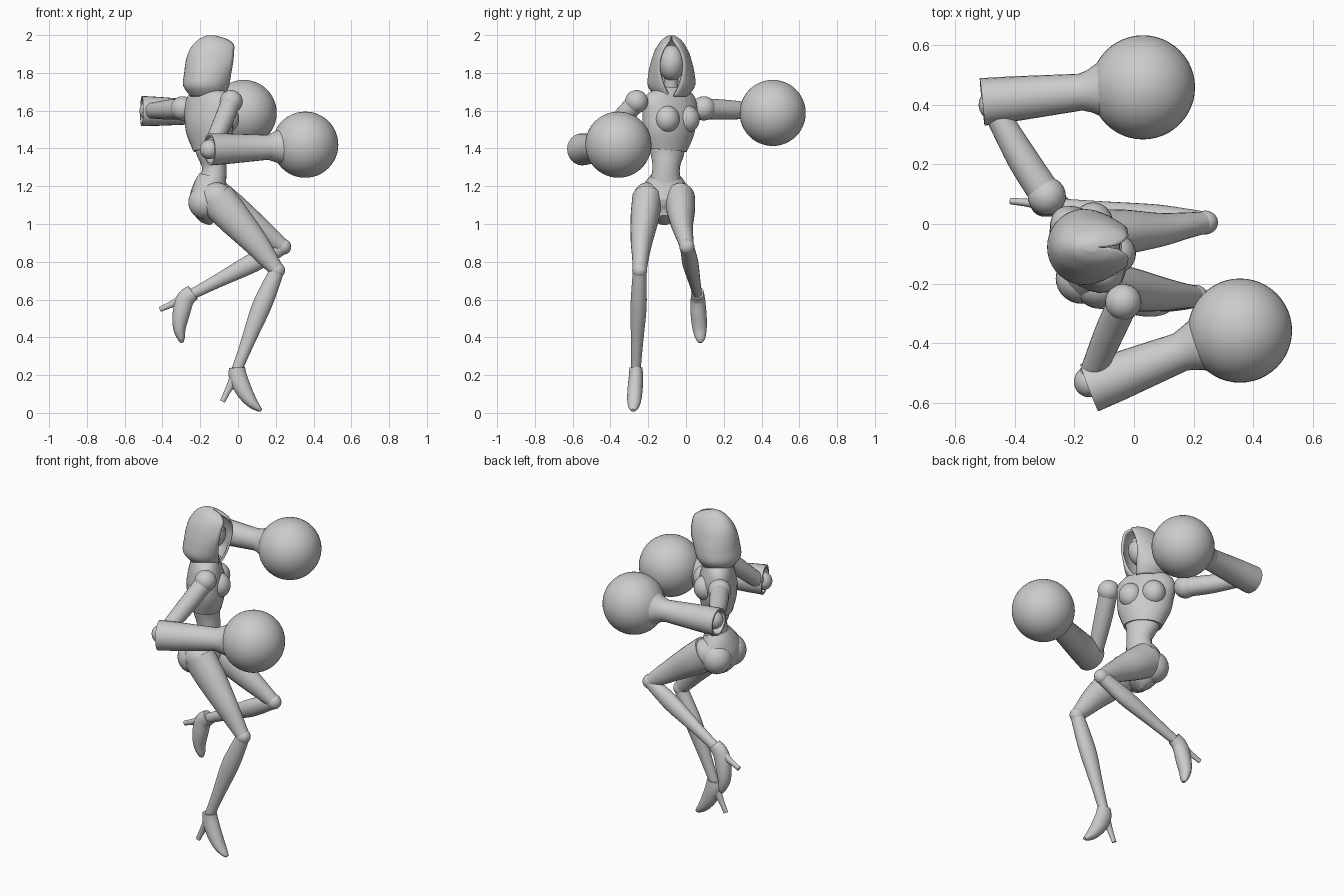
import bpy, bmesh, math
from mathutils import Vector

cube = bpy.data.objects.get("Cube")
if cube:
    bpy.data.objects.remove(cube, do_unlink=True)

grey = bpy.data.materials.new("plain grey")
grey.use_nodes = True
GREY = (0.6, 0.6, 0.6, 1)
grey.diffuse_color = GREY
grey.node_tree.nodes["Principled BSDF"].inputs["Base Color"].default_value = GREY


def finish(name, bm, angle=40):
    bmesh.ops.recalc_face_normals(bm, faces=bm.faces)
    mesh = bpy.data.meshes.new(name)
    bm.to_mesh(mesh)
    bm.free()
    mesh.materials.append(grey)
    for p in mesh.polygons:
        p.use_smooth = True
    mesh.set_sharp_from_angle(angle=math.radians(angle))
    obj = bpy.data.objects.new(name, mesh)
    bpy.context.collection.objects.link(obj)
    return obj


def spline(rows, steps):
    """Catmull-Rom interpolation through rows of numbers."""
    out = []
    for i in range(len(rows) - 1):
        a, b = rows[max(i - 1, 0)], rows[i]
        c, d = rows[i + 1], rows[min(i + 2, len(rows) - 1)]
        for s in range(steps):
            t = s / steps
            out.append(0.5 * (2 * b + (c - a) * t + (2 * a - 5 * b + 4 * c - d) * t * t
                              + (3 * b - a - 3 * c + d) * t ** 3))
    return out + [rows[-1]]


def loft(name, sections, straight=False, sides=24):
    """Sections are x, y, z, side radius, depth radius and optional yaw."""
    rows = [Vector(tuple(s) + (0,) * (6 - len(s))) for s in sections]
    if not straight:
        rows = spline(rows, 5)
    pts = [Vector(r[:3]) for r in rows]
    bm = bmesh.new()
    rings = []
    for i, r in enumerate(rows):
        if straight:
            t = (pts[-1] - pts[0]).normalized()
        else:
            t = (pts[min(i + 1, len(pts) - 1)] - pts[max(i - 1, 0)]).normalized()
        u = Vector((-math.sin(r[5]), math.cos(r[5]), 0))
        u = (u - t * u.dot(t)).normalized()
        v = t.cross(u)
        ring = []
        for k in range(sides):
            a = math.tau * k / sides
            ring.append(bm.verts.new(pts[i] + u * r[3] * math.cos(a) + v * r[4] * math.sin(a)))
        rings.append(ring)
    for lo, hi in zip(rings, rings[1:]):
        for k in range(sides):
            n = (k + 1) % sides
            bm.faces.new((lo[k], lo[n], hi[n], hi[k]))
    bm.faces.new(rings[0])
    bm.faces.new(rings[-1])
    return finish(name, bm)


def ball(name, centre, radii, seg=32):
    if not isinstance(radii, tuple):
        radii = (radii,) * 3
    bm = bmesh.new()
    bmesh.ops.create_uvsphere(bm, u_segments=seg, v_segments=seg // 2, radius=1)
    bmesh.ops.scale(bm, vec=radii, verts=bm.verts)
    bmesh.ops.translate(bm, vec=centre, verts=bm.verts)
    return finish(name, bm)


def gauntlet(name, elbow, wrist, flare, fist, r_open, r_wrist):
    """Hollow sleeve that narrows to the wrist and flares into a round fist."""
    e, w, f = Vector(elbow), Vector(wrist), Vector(flare)
    d = (w - e).normalized()
    inner = r_open * 0.86
    rows = [(e + d * 0.05, inner), (e, inner), (e, r_open), (e + d * 0.1, r_open * 0.95),
            (w, r_wrist), (w + d * 0.03, r_wrist * 1.15), (f, 0.1)]
    loft(name + "_gauntlet", [(*p, r, r) for p, r in rows], straight=True)
    ball(name + "_fist", fist, 0.175, 48)


# Torso, twisted to its left above the hips
TWIST = 0.63
loft("chest", [(-.16, -.08, 1.725, .05, .045, TWIST), (-.16, -.08, 1.695, .13, .07, TWIST),
               (-.16, -.083, 1.64, .165, .09, TWIST), (-.155, -.088, 1.56, .16, .108, TWIST),
               (-.15, -.093, 1.48, .148, .105, TWIST), (-.147, -.1, 1.39, .11, .084, .5)])
loft("waist", [(-.148, -.1, 1.46, .11, .085, .55), (-.143, -.1, 1.39, .098, .075, .5),
               (-.125, -.105, 1.3, .073, .064, .3), (-.135, -.108, 1.22, .085, .072, .15)])
forward = Vector((math.cos(TWIST), math.sin(TWIST), 0))
leftward = Vector((-forward.y, forward.x, 0))
for side, label in ((1, "left"), (-1, "right")):
    ball(label + "_bust", Vector((-.155, -.088, 1.555)) + forward * .07 + leftward * .066 * side,
         (.066, .066, .072))
    ball(label + "_buttock", (-.175, -.113 + .07 * side, 1.115), (.088, .085, .09))
loft("pelvis", [(-.135, -.107, 1.25, .084, .072, .15), (-.148, -.11, 1.19, .125, .092),
                (-.152, -.115, 1.12, .15, .105), (-.135, -.115, 1.06, .11, .085),
                (-.11, -.115, 1.02, .04, .045)])

# Head, lower face mask and neck
HEAD = Vector((-.125, -.077, 1.855))
ball("head", HEAD, (.078, .068, .092))
mask = bmesh.new()
bmesh.ops.create_uvsphere(mask, u_segments=32, v_segments=20, radius=1)
bmesh.ops.scale(mask, vec=(.084, .072, .096), verts=mask.verts)
bmesh.ops.translate(mask, vec=HEAD, verts=mask.verts)
bmesh.ops.bisect_plane(mask, geom=mask.verts[:] + mask.edges[:] + mask.faces[:],
                       plane_co=HEAD, plane_no=(-.3, 0, 1), clear_outer=True)
finish("face_mask", mask)
loft("neck", [(-.16, -.08, 1.66, .05, .05), (-.15, -.079, 1.73, .038, .04),
              (-.14, -.077, 1.82, .04, .042)])


# Hood: open rings running round the back from one edge of the face to the other
def hood(rows, cy=-.077, count=32):
    bm = bmesh.new()
    rings = []
    for z, back, front, w, gap in spline([Vector(r) for r in rows], 4):
        a = math.asin(max(0.0, min(gap / w, 0.95)))
        cx = (back + front) / 2
        deep = (front - back) / 2
        ring = []
        for k in range(count + 1):
            t = a + (math.tau - 2 * a) * k / count
            reach = deep / math.cos(a) if math.cos(t) > 0 else deep
            ring.append(bm.verts.new((cx + reach * math.cos(t), cy + w * math.sin(t), z)))
        rings.append(ring)
    for lo, hi in zip(rings, rings[1:]):
        for k in range(count):
            bm.faces.new((lo[k], lo[k + 1], hi[k + 1], hi[k]))
    bm.faces.new(rings[-1])
    obj = finish("hood", bm, 60)
    mod = obj.modifiers.new("thickness", "SOLIDIFY")
    mod.thickness = 0.012
    mod.offset = -1


hood([(1.675, -.25, -.07, .085, .012), (1.73, -.29, -.048, .125, .04),
      (1.80, -.285, -.035, .122, .062), (1.86, -.277, -.025, .108, .066),
      (1.91, -.262, -.021, .092, .052), (1.95, -.237, -.022, .07, .03),
      (1.98, -.205, -.06, .045, .006), (1.998, -.165, -.12, .015, .001)])

# Arms
ball("right_shoulder", (-.036, -.262, 1.648), .061)
loft("right_upper_arm", [(-.036, -.262, 1.645, .052, .052), (-.085, -.37, 1.53, .05, .05),
                         (-.14, -.5, 1.405, .042, .042)])
ball("right_elbow", (-.15, -.53, 1.395), .052)
gauntlet("right", (-.15, -.55, 1.395), (.156, -.43, 1.406), (.24, -.4, 1.411),
         (.356, -.358, 1.42), .085, .066)
ball("left_shoulder", (-.293, .094, 1.612), .064)
loft("left_upper_arm", [(-.293, .094, 1.61, .055, .055), (-.375, .22, 1.605, .052, .052),
                        (-.455, .36, 1.6, .042, .042)])
ball("left_elbow", (-.47, .4, 1.598), .052)
gauntlet("left", (-.51, .41, 1.598), (-.18, .443, 1.592), (-.1, .452, 1.59),
         (.03, .459, 1.588), .08, .062)


# Legs
def leg(name, hip, thigh, knee, calf, ankle):
    h, t, k, c, a = (Vector(p) for p in (hip, thigh, knee, calf, ankle))
    ball(name + "_hip", h, (.09, .077, .085))
    loft(name + "_thigh", [(*h, .08, .1), (*h.lerp(t, .45), .075, .09), (*t, .058, .07),
                           (*t.lerp(k, .6), .044, .052), (*k, .037, .038)])
    ball(name + "_knee", k, (.042, .04, .042))
    loft(name + "_shin", [(*k, .036, .038), (*k.lerp(c, .55), .041, .048), (*c, .042, .05),
                          (*c.lerp(a, .55), .032, .036), (*a, .025, .028)])


leg("right", (-.115, -.205, 1.135), (.085, -.235, .91), (.207, -.245, .755),
    (.115, -.252, .54), (-.005, -.265, .23))
leg("left", (-.12, -.032, 1.135), (.08, -.02, .995), (.24, .005, .88),
    (.06, .025, .785), (-.24, .06, .63))

# High-heeled shoes
loft("right_shoe", [(-.005, -.265, .24, .034, .042), (0, -.265, .19, .038, .048),
                    (.03, -.27, .12, .04, .044), (.07, -.275, .06, .036, .032),
                    (.105, -.279, .026, .024, .018), (.123, -.281, .013, .01, .008)])
loft("right_heel", [(-.012, -.265, .19, .028, .032), (-.05, -.267, .125, .015, .018),
                    (-.082, -.268, .06, .011, .014)])
loft("left_shoe", [(-.238, .06, .637, .034, .042), (-.28, .063, .6, .038, .048),
                   (-.302, .067, .52, .042, .045), (-.31, .072, .45, .038, .034),
                   (-.301, .076, .395, .026, .02), (-.295, .077, .372, .01, .008)])
loft("left_heel", [(-.28, .063, .61, .028, .032), (-.345, .07, .578, .015, .018),
                   (-.413, .077, .548, .011, .014)])
